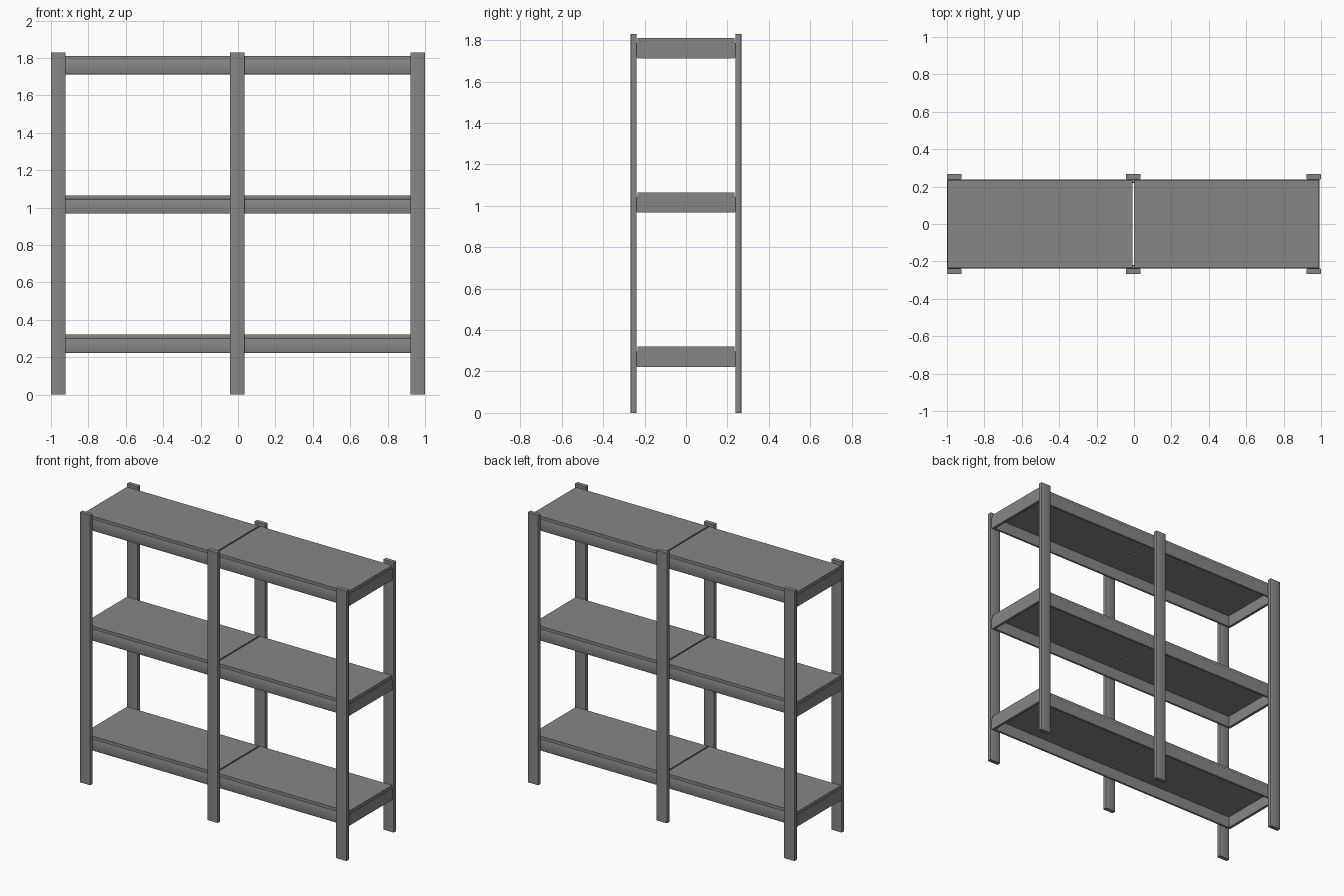
import bpy
import bmesh
from mathutils import Vector

cube = bpy.data.objects.get("Cube")
if cube:
    bpy.data.objects.remove(cube, do_unlink=True)

# One grey paint for everything
grey = bpy.data.materials.new("grey_paint")
grey.use_nodes = True
colour = (0.24, 0.24, 0.24, 1)
grey.diffuse_color = colour
grey.node_tree.nodes["Principled BSDF"].inputs["Base Color"].default_value = colour


def bar(name, low, high, axis=None, bevel=0.004):
    """Box between two corners; edges along axis are softened."""
    low, high = Vector(low), Vector(high)
    bm = bmesh.new()
    bmesh.ops.create_cube(bm, size=1)
    bmesh.ops.scale(bm, vec=high - low, verts=bm.verts)
    bmesh.ops.translate(bm, vec=(low + high) / 2, verts=bm.verts)
    if axis is not None:
        edges = [e for e in bm.edges
                 if abs((e.verts[0].co - e.verts[1].co).normalized()[axis]) > 0.9]
        bmesh.ops.bevel(bm, geom=edges, offset=bevel, segments=2,
                        profile=0.5, affect='EDGES')
        bm.normal_update()
        for f in bm.faces:
            f.smooth = abs(f.normal[axis]) < 0.5
    mesh = bpy.data.meshes.new(name)
    bm.to_mesh(mesh)
    bm.free()
    mesh.materials.append(grey)
    obj = bpy.data.objects.new(name, mesh)
    bpy.context.collection.objects.link(obj)
    return obj


LEFT, RIGHT, MID = 0.993, -1.0, -0.004
DEPTH, RAIL = 0.238, 0.018
HEIGHT = 1.83

# Upright posts, front and back
for side, y in (("front", -0.267), ("back", 0.239)):
    for place, x in (("right", -1.0), ("middle", -0.044), ("left", 0.921)):
        bar(f"{side}_{place}_post", (x, y, 0), (x + 0.079, y + 0.028, HEIGHT), 2)

# Three shelves: open frame with two boards on top
for level, top in (("bottom", 0.32), ("middle", 1.065), ("top", 1.81)):
    under, base = top - 0.02, top - 0.098
    for side, y in (("front", -DEPTH), ("back", DEPTH - RAIL)):
        bar(f"{level}_{side}_rail", (RIGHT, y, base), (LEFT, y + RAIL, under), 0)
    for side, x in (("right", RIGHT), ("left", LEFT - RAIL)):
        bar(f"{level}_{side}_end_rail", (x, RAIL - DEPTH, base),
            (x + RAIL, DEPTH - RAIL, under))
    for side, a, b in (("right", RIGHT + 0.003, MID - 0.005),
                       ("left", MID + 0.005, LEFT - 0.003)):
        bar(f"{level}_{side}_board", (a, -0.235, under), (b, 0.235, top))
